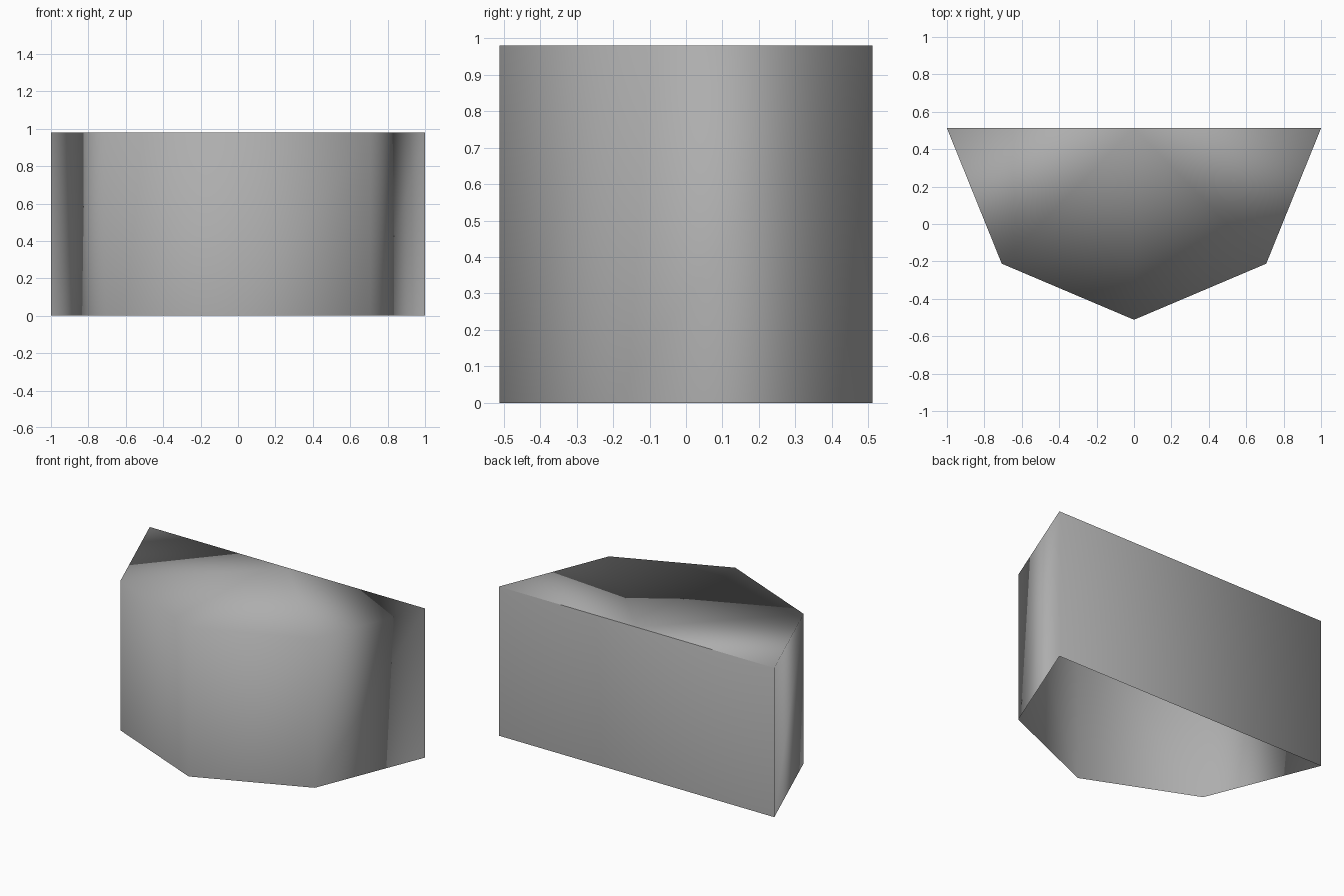
import bpy
import bmesh
from math import cos, sin, pi

cube = bpy.data.objects.get("Cube")
if cube:
    bpy.data.objects.remove(cube, do_unlink=True)

HEIGHT = 0.98
BACK = 0.512
DEPTH = 1.024

# One plain grey
grey = bpy.data.materials.new("mid_grey")
grey.use_nodes = True
colour = (0.42, 0.42, 0.42, 1)
grey.diffuse_color = colour
grey.node_tree.nodes["Principled BSDF"].inputs["Base Color"].default_value = colour

# Half-octagon outline, from left to right around the front
outline = [(cos(i * pi / 4), BACK - DEPTH * sin(i * pi / 4)) for i in range(5)]

bm = bmesh.new()
bottom = [bm.verts.new((x, y, 0)) for x, y in outline]
top = [bm.verts.new((x, y, HEIGHT)) for x, y in outline]
hub = bm.verts.new((0, BACK, HEIGHT))

# Four front walls, each with its lid wedge
for i in range(4):
    bm.faces.new((bottom[i + 1], bottom[i], top[i], top[i + 1]))
    bm.faces.new((top[i + 1], top[i], hub))

# Flat back wall; the underside stays open
bm.faces.new((bottom[0], bottom[4], top[4], top[0]))
for face in bm.faces:
    face.smooth = True

mesh = bpy.data.meshes.new("half_octagon_shell")
bm.to_mesh(mesh)
bm.free()
mesh.materials.append(grey)
shell = bpy.data.objects.new("half_octagon_shell", mesh)
bpy.context.collection.objects.link(shell)

# Soft shading weighted towards the larger faces
soft = shell.modifiers.new("soft_shading", "WEIGHTED_NORMAL")
soft.mode = "FACE_AREA"
